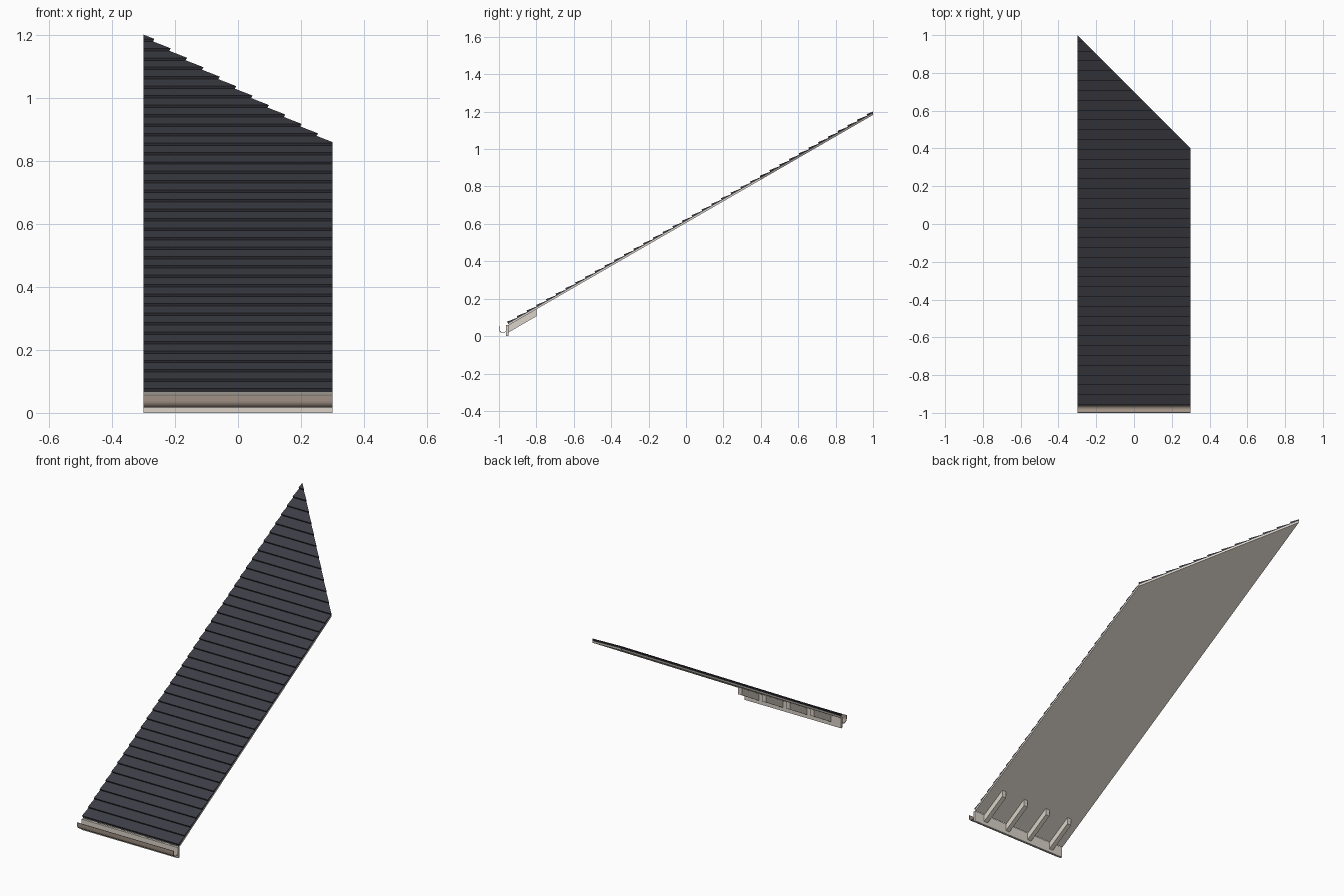
import bpy, bmesh, math
from mathutils import Vector

if "Cube" in bpy.data.objects:
    bpy.data.objects.remove(bpy.data.objects["Cube"])

ANGLE = math.radians(30)
COS, SIN = math.cos(ANGLE), math.sin(ANGLE)
HALF = 0.3                              # half width of the roof strip
EAVE = Vector((0, -0.957, 0.077))       # lower front tip of the first course


def material(name, rgb):
    m = bpy.data.materials.new(name)
    m.diffuse_color = (*rgb, 1)
    m.use_nodes = True
    m.node_tree.nodes["Principled BSDF"].inputs["Base Color"].default_value = m.diffuse_color
    return m


slate = material("dark slate", (0.047, 0.047, 0.061))
cream = material("cream timber", (0.70, 0.65, 0.58))
brown = material("brown metal", (0.36, 0.29, 0.24))


def slope(s, h):
    """Point s along the roof and h square to it, as (y, z)."""
    return (EAVE.y + s * COS - h * SIN, EAVE.z + s * SIN + h * COS)


def extrude(name, profile, x0, x1, mat, hip=False):
    """Extrude a closed (y, z) profile along x, optionally cut by the hip plane."""
    bm = bmesh.new()
    a = [bm.verts.new((x0, y, z)) for y, z in profile]
    b = [bm.verts.new((x1, y, z)) for y, z in profile]
    bm.faces.new(a)
    bm.faces.new(b[::-1])
    n = len(profile)
    for i in range(n):
        j = (i + 1) % n
        bm.faces.new((a[i], b[i], b[j], a[j]))
    if hip:
        geom = bm.verts[:] + bm.edges[:] + bm.faces[:]
        cut = bmesh.ops.bisect_plane(bm, geom=geom, plane_co=(0, 0.7, 0),
                                     plane_no=(1, 1, 0), clear_outer=True)
        edges = [e for e in cut["geom_cut"] if isinstance(e, bmesh.types.BMEdge)]
        bmesh.ops.contextual_create(bm, geom=edges)
    bmesh.ops.recalc_face_normals(bm, faces=bm.faces)
    mesh = bpy.data.meshes.new(name)
    bm.to_mesh(mesh)
    bm.free()
    mesh.materials.append(mat)
    obj = bpy.data.objects.new(name, mesh)
    bpy.context.collection.objects.link(obj)
    return obj


# Overlapping shingle courses: each rises to a raised lower edge
PITCH, STEP, COURSES = 0.06, 0.009, 40
BASE = -0.012
teeth = []
for i in range(COURSES):
    teeth += [slope(i * PITCH, 0), slope((i + 1) * PITCH, -STEP)]
courses = [slope(0, BASE)] + teeth + [slope(COURSES * PITCH, BASE)]
extrude("shingle_courses", courses, -HALF, HALF, slate, hip=True)

# Deck boards beneath the shingles
END = COURSES * PITCH
deck = [slope(0, BASE), slope(END, BASE), slope(END, BASE - 0.009), slope(0, BASE - 0.009)]
extrude("roof_deck", deck, -HALF, HALF, cream, hip=True)

# Fascia board across the eave
extrude("fascia", [(-0.962, 0), (-0.95, 0), (-0.95, 0.06), (-0.962, 0.06)],
        -HALF, HALF, cream)

# Rafter tails behind the fascia
tail = [(-0.952, 0.018), (-0.80, 0.018 + 0.152 * SIN / COS),
        (-0.80, 0.145), (-0.952, 0.145 - 0.152 * SIN / COS)]
for k in range(4):
    x = -0.225 + 0.15 * k
    extrude(f"rafter_tail_{k + 1}", tail, x - 0.0125, x + 0.0125, cream)

# Half-round gutter, open at the top and ends
CY, CZ, RIM = -0.979, 0.038, 0.055


def u_curve(r):
    arc = [(CY + r * math.cos(t), CZ + r * math.sin(t))
           for t in (math.pi + math.pi * i / 14 for i in range(15))]
    return [(CY - r, RIM)] + arc + [(CY + r, RIM)]


gutter = extrude("gutter", u_curve(0.021) + u_curve(0.0185)[::-1], -HALF, HALF, brown)
bpy.context.view_layer.objects.active = gutter
gutter.select_set(True)
bpy.ops.object.shade_smooth_by_angle(angle=math.radians(35))
